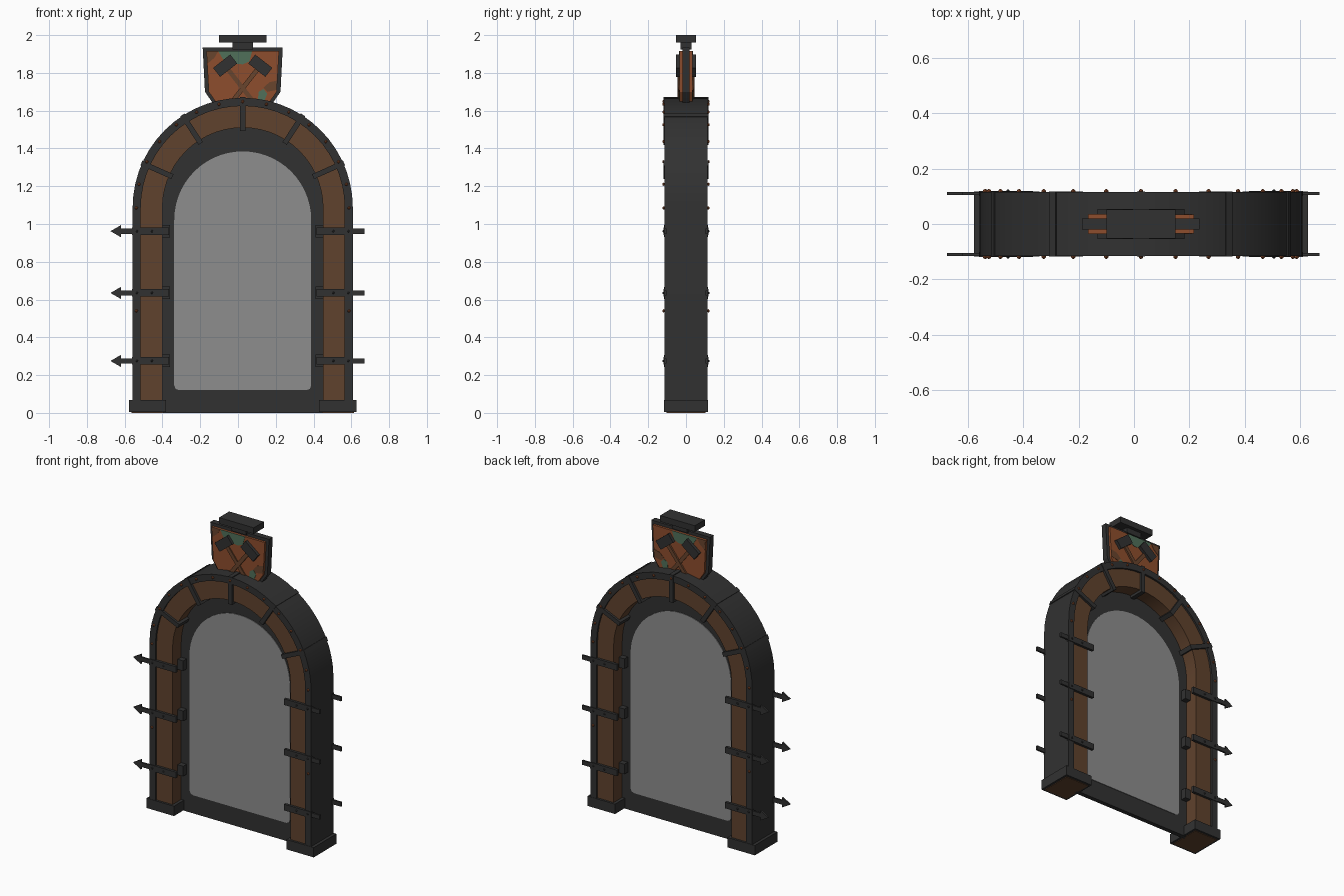
import bpy, bmesh, math
from mathutils import Matrix, Vector

if "Cube" in bpy.data.objects:
    bpy.data.objects.remove(bpy.data.objects["Cube"])

CX = 0.025      # the arch sits slightly off centre
SPRING = 1.085  # height where the arch begins
made = []


def material(name, rgb):
    m = bpy.data.materials.new(name)
    m.use_nodes = True
    m.diffuse_color = (*rgb, 1)
    m.node_tree.nodes["Principled BSDF"].inputs["Base Color"].default_value = (*rgb, 1)
    return m


iron = material("dark iron", (0.031, 0.031, 0.031))
wood = material("brown wood", (0.115, 0.054, 0.026))
rust = material("rust orange", (0.27, 0.075, 0.026))
brown = material("dull rust", (0.14, 0.058, 0.026))
green = material("patina green", (0.08, 0.16, 0.10))
glass = material("grey pane", (0.27, 0.27, 0.27))


def finish(name, bm, mat):
    bmesh.ops.recalc_face_normals(bm, faces=bm.faces)
    mesh = bpy.data.meshes.new(name)
    bm.to_mesh(mesh)
    bm.free()
    mesh.materials.append(mat)
    ob = bpy.data.objects.new(name, mesh)
    ob.location.x = CX
    bpy.context.collection.objects.link(ob)
    made.append(ob)
    return ob


def prism(name, outline, y0, y1, mat):
    """Extrude an x-z outline along y."""
    bm = bmesh.new()
    face = bm.faces.new([bm.verts.new((x, y0, z)) for x, z in outline])
    ext = bmesh.ops.extrude_face_region(bm, geom=[face])
    moved = [g for g in ext["geom"] if isinstance(g, bmesh.types.BMVert)]
    bmesh.ops.translate(bm, vec=(0, y1 - y0, 0), verts=moved)
    return finish(name, bm, mat)


def box(name, x0, x1, y0, y1, z0, z1, mat):
    return prism(name, [(x0, z0), (x1, z0), (x1, z1), (x0, z1)], y0, y1, mat)


def bar(name, centre, length, width, angle, y0, y1, mat):
    """A box turned in the x-z plane."""
    u = Vector((math.cos(angle), math.sin(angle)))
    v = Vector((-u.y, u.x))
    c = Vector(centre)
    pts = [c + u * length / 2 * a + v * width / 2 * b
           for a, b in ((-1, -1), (1, -1), (1, 1), (-1, 1))]
    return prism(name, pts, y0, y1, mat)


def arch(r, spring, base, n=28):
    arc = [(r * math.cos(math.pi * i / n), spring + r * math.sin(math.pi * i / n))
           for i in range(n + 1)]
    return [(r, base)] + arc + [(-r, base)]


def arch_band(name, r0, r1, depth, mat):
    """An arch-shaped band of rectangular section."""
    bm = bmesh.new()
    rows = [[bm.verts.new((x, y, z)) for x, z in arch(r, SPRING, 0.03)]
            for r, y in ((r0, -depth), (r1, -depth), (r1, depth), (r0, depth))]
    for k in range(4):
        a, b = rows[k], rows[(k + 1) % 4]
        for i in range(len(a) - 1):
            bm.faces.new((a[i], a[i + 1], b[i + 1], b[i]))
    for end in (0, -1):
        bm.faces.new([row[end] for row in rows])
    return finish(name, bm, mat)


def studs(name, spots, y, r, mat):
    bm = bmesh.new()
    for x, z in spots:
        for s in (-1, 1):
            bmesh.ops.create_icosphere(bm, subdivisions=1, radius=r,
                                       matrix=Matrix.Translation((x, s * y, z)))
    return finish(name, bm, mat)


# Frame: iron shell, wooden lining, inner panel and pane
arch_band("outer_shell", 0.54, 0.583, 0.115, iron)
arch_band("wood_lining", 0.425, 0.541, 0.103, wood)
prism("inner_panel", arch(0.43, SPRING, 0.0), -0.014, 0.014, iron)
pane = arch(0.3625, 1.022, 0.12)
pane = [(0.3625, 0.145), (0.355, 0.127)][::-1] + pane[1:-1] + \
       [(-0.3625, 0.145), (-0.355, 0.127), (-0.335, 0.12), (0.335, 0.12)]
prism("pane", pane, -0.018, 0.018, glass)

# Radial ribs over the arch
for step in range(-2, 3):
    a = math.radians(90 + 33 * step)
    mid = 0.497
    bar("rib", (mid * math.cos(a), SPRING + mid * math.sin(a)), 0.18, 0.028, a,
        -0.118, 0.118, iron)

# Rivets along the shell
rim = [(0.563 * math.cos(math.pi * i / 14), SPRING + 0.563 * math.sin(math.pi * i / 14))
       for i in range(15)]
studs("shell_rivets", rim + [(-0.563, 0.54), (0.563, 0.54)], 0.118, 0.009, rust)

for side in (-1, 1):
    # Feet with wood showing underneath
    box("foot", side * 0.405, side * 0.603, -0.117, 0.117, 0.004, 0.068, iron)
    box("foot_sole", side * 0.42, side * 0.588, -0.102, 0.102, 0.0, 0.006, wood)
    for z in (0.275, 0.635, 0.962):
        # Clasp where each strap meets the panel
        box("clasp", side * 0.385, side * 0.428, -0.05, 0.05, z - 0.033, z + 0.033, iron)
        for y in (-0.11, 0.11):
            box("strap", side * 0.39, side * 0.585, y - 0.009, y + 0.009,
                z - 0.02, z + 0.02, iron)
            box("strap_tail", side * 0.58, side * 0.645, y - 0.006, y + 0.006,
                z - 0.014, z + 0.014, iron)
            if side < 0:
                prism("arrow_tip", [(-0.70, z), (-0.645, z - 0.032), (-0.645, z + 0.032)],
                      y - 0.006, y + 0.006, iron)
studs("strap_rivets", [(s * x, z) for s in (-1, 1) for x in (0.48, 0.56)
                       for z in (0.275, 0.635, 0.962)], 0.119, 0.007, iron)


# Crest shield
def shield(grow):
    half = [(0.10 + grow, 1.59), (0.135 + grow, 1.635), (0.18 + grow, 1.70),
            (0.192 + grow, 1.915 + grow)]
    return half + [(-x, z) for x, z in reversed(half)]


prism("shield_border", shield(0.02), -0.019, 0.019, iron)
prism("shield_face", shield(0.0), -0.034, 0.034, rust)
box("crest_neck", -0.055, 0.055, -0.03, 0.03, 1.925, 1.965, iron)
box("crest_cap", -0.125, 0.125, -0.052, 0.052, 1.96, 2.0, iron)

# Worn patches on the shield
patches = {
    "top_patch": (green, [(-0.13, 1.915), (-0.10, 1.865), (-0.05, 1.85), (0.0, 1.845),
                          (0.035, 1.86), (0.05, 1.915)]),
    "corner_patch": (brown, [(-0.19, 1.915), (-0.185, 1.85), (-0.15, 1.88), (-0.13, 1.915)]),
    "low_patch": (green, [(0.08, 1.66), (0.11, 1.64), (0.13, 1.69), (0.11, 1.715), (0.085, 1.70)]),
    "side_patch": (brown, [(0.11, 1.72), (0.13, 1.70), (0.18, 1.71), (0.184, 1.76), (0.14, 1.75)]),
}
for s in (-1, 1):
    for name, (mat, pts) in patches.items():
        prism(name, pts, s * 0.032, s * 0.036, mat)
    # Crossed hammers
    for lean in (-1, 1):
        ang = math.radians(38)
        head = Vector((lean * 0.093, 1.838))
        along = Vector((-lean * math.sin(ang), -math.cos(ang)))
        bar("hammer_handle", head + along * 0.12, 0.24, 0.024, -lean * ang + math.pi / 2,
            s * 0.03, s * (0.043 + 0.002 * lean), brown)
        bar("hammer_head", head, 0.115, 0.06, -lean * ang, s * 0.03, s * 0.054, iron)

bpy.ops.object.select_all(action='DESELECT')
for ob in made:
    ob.select_set(True)
bpy.context.view_layer.objects.active = made[0]
bpy.ops.object.shade_smooth_by_angle(angle=math.radians(30))
